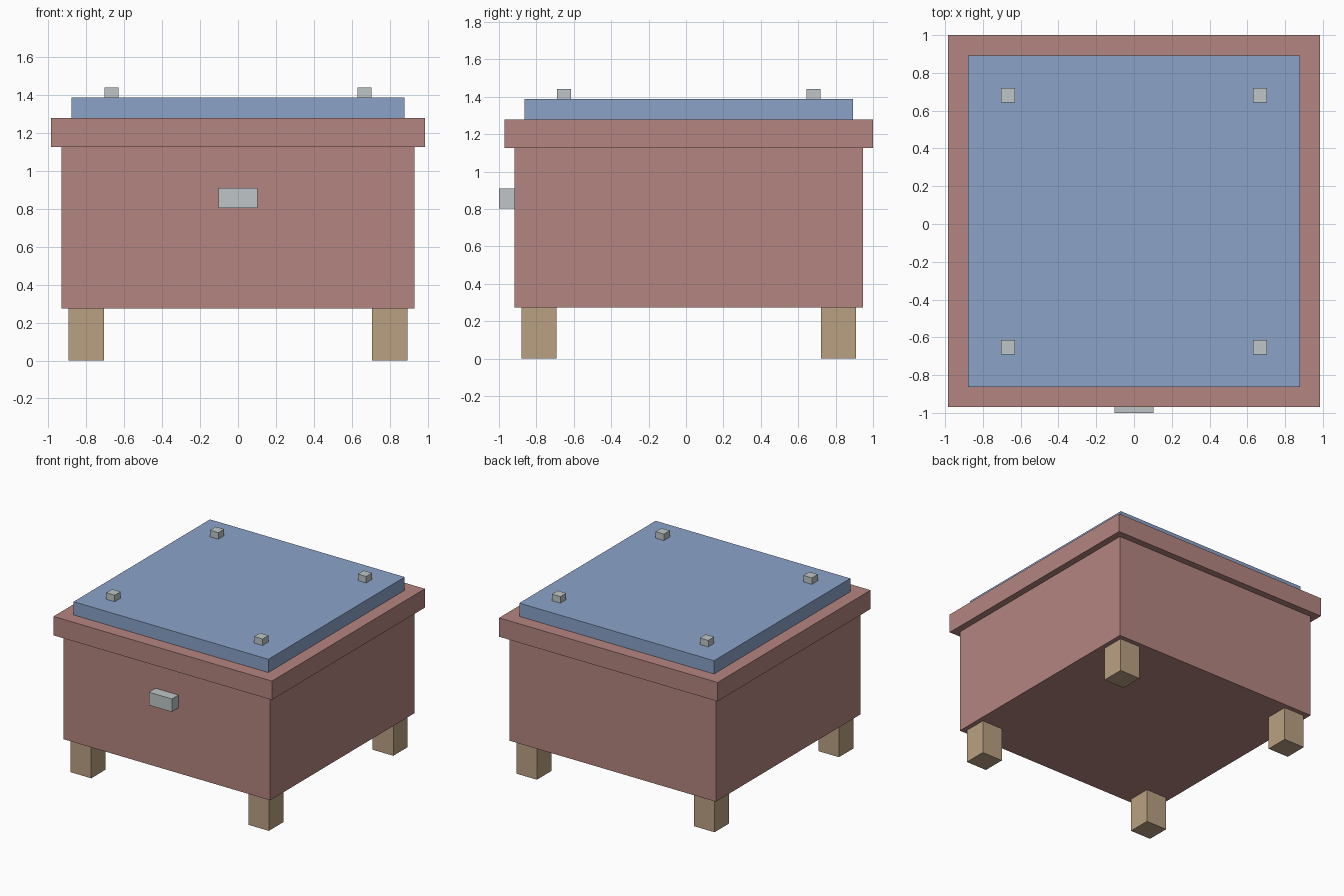
import bpy

if "Cube" in bpy.data.objects:
    bpy.data.objects.remove(bpy.data.objects["Cube"])

CY = 0.015  # the box sits slightly back, so the front handle fits the depth


def material(name, rgb):
    m = bpy.data.materials.new(name)
    m.diffuse_color = (*rgb, 1.0)
    m.use_nodes = True
    m.node_tree.nodes["Principled BSDF"].inputs["Base Color"].default_value = m.diffuse_color
    return m


brick = material("brick_red_paint", (0.456, 0.235, 0.216))
blue = material("blue_fabric", (0.258, 0.366, 0.584))
wood = material("light_wood", (0.491, 0.352, 0.223))
metal = material("pale_metal", (0.52, 0.565, 0.57))


def box(name, x, y, z, mat):
    """Box from (min, max) ranges on each axis."""
    ranges = (x, y, z)
    bpy.ops.mesh.primitive_cube_add(size=1, location=[(a + b) / 2 for a, b in ranges])
    ob = bpy.context.object
    ob.name = name
    ob.scale = [b - a for a, b in ranges]
    bpy.ops.object.transform_apply(location=False, rotation=False, scale=True)
    ob.data.materials.append(mat)
    return ob


def around(c, half):
    return (c - half, c + half)


# Chest body, overhanging rim and raised cushion
box("body", around(0, 0.931), around(CY, 0.931), (0.273, 1.126), brick)
box("lid_rim", around(0, 0.985), around(CY, 0.985), (1.126, 1.28), brick)
box("cushion", around(0, 0.878), around(CY, 0.878), (1.28, 1.388), blue)

# Handle on the front
box("front_handle", around(0, 0.104), (-1.0, CY - 0.931), (0.804, 0.91), metal)

# A leg and a top stud at each corner
for sx, side in ((-1, "left"), (1, "right")):
    for sy, end in ((-1, "front"), (1, "back")):
        box(f"leg_{end}_{side}", around(sx * 0.801, 0.093),
            around(CY + sy * 0.801, 0.093), (0.0, 0.273), wood)
        box(f"stud_{end}_{side}", around(sx * 0.667, 0.038),
            around(CY + sy * 0.667, 0.038), (1.388, 1.441), metal)
